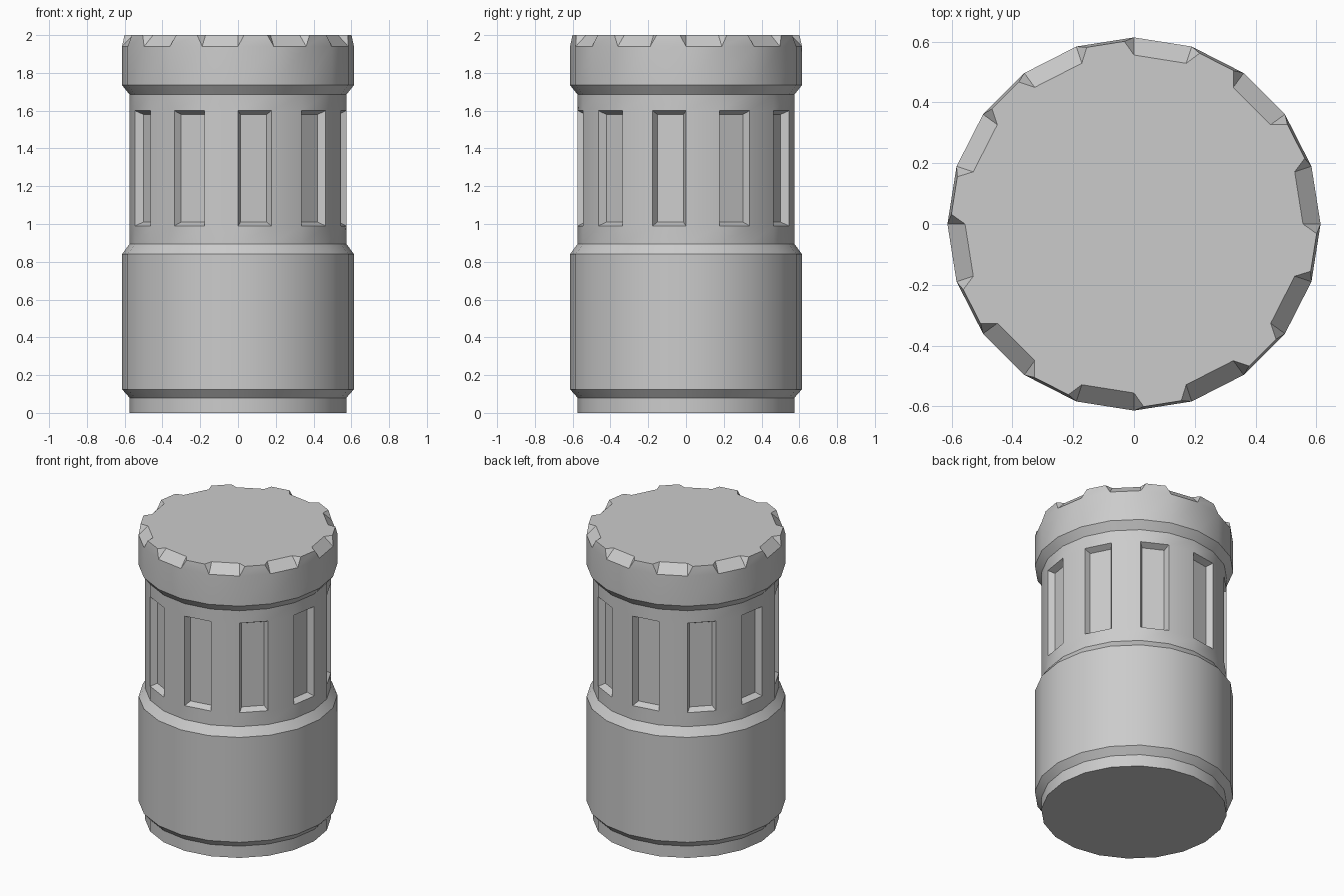
import bpy, bmesh, math
from mathutils import Vector

if "Cube" in bpy.data.objects:
    bpy.data.objects.remove(bpy.data.objects["Cube"])

N = 20
# (radius, z) side profile from the base to the foot of the crown
PROFILE = [(0.574, 0), (0.574, 0.08), (0.614, 0.125), (0.614, 0.84), (0.574, 0.895),
           (0.574, 0.99), (0.574, 1.60), (0.574, 1.685), (0.614, 1.735), (0.614, 1.94)]
GROOVE_BAND = 5


def polar(r, i, z):
    a = math.tau * i / N
    return Vector((r * math.cos(a), r * math.sin(a), z))


bm = bmesh.new()

# Stepped body
rings = [[bm.verts.new(polar(r, i, z)) for i in range(N)] for r, z in PROFILE]
bm.faces.new(rings[0][::-1])
grooves = []
for b in range(len(rings) - 1):
    lo, hi = rings[b], rings[b + 1]
    for i in range(N):
        j = (i + 1) % N
        f = bm.faces.new((lo[i], lo[j], hi[j], hi[i]))
        if b == GROOVE_BAND and i % 2 == 1:
            grooves.append(f)

# Notched crown: teeth on odd sides, sloped notches on even sides
rim = rings[-1]
tooth, inner = [], []
for i in range(N):
    toward = i + 1 if i % 2 else i - 1
    tooth.append(bm.verts.new(polar(0.606, i, 2).lerp(polar(0.606, toward, 2), 0.17)))
    inner.append(bm.verts.new(polar(0.556, i, 2)))
outline = []
for i in range(N):
    j = (i + 1) % N
    top = tooth if i % 2 else inner
    bm.faces.new((rim[i], rim[j], top[j], top[i]))
    outline += [top[i], top[j]]
    if i % 2:
        bm.faces.new((rim[i], tooth[i], inner[i]))
    else:
        bm.faces.new((rim[i], inner[i], tooth[i]))
bm.faces.new(outline)
bmesh.ops.recalc_face_normals(bm, faces=bm.faces[:])

# Sunken grooves around the neck
bm.normal_update()
bmesh.ops.inset_individual(bm, faces=grooves, thickness=0.028, depth=-0.04)

mesh = bpy.data.meshes.new("knurled_canister")
bm.to_mesh(mesh)
bm.free()
obj = bpy.data.objects.new("knurled_canister", mesh)
bpy.context.collection.objects.link(obj)
bpy.context.view_layer.objects.active = obj
obj.select_set(True)
bpy.ops.object.shade_smooth_by_angle(angle=math.radians(30))
